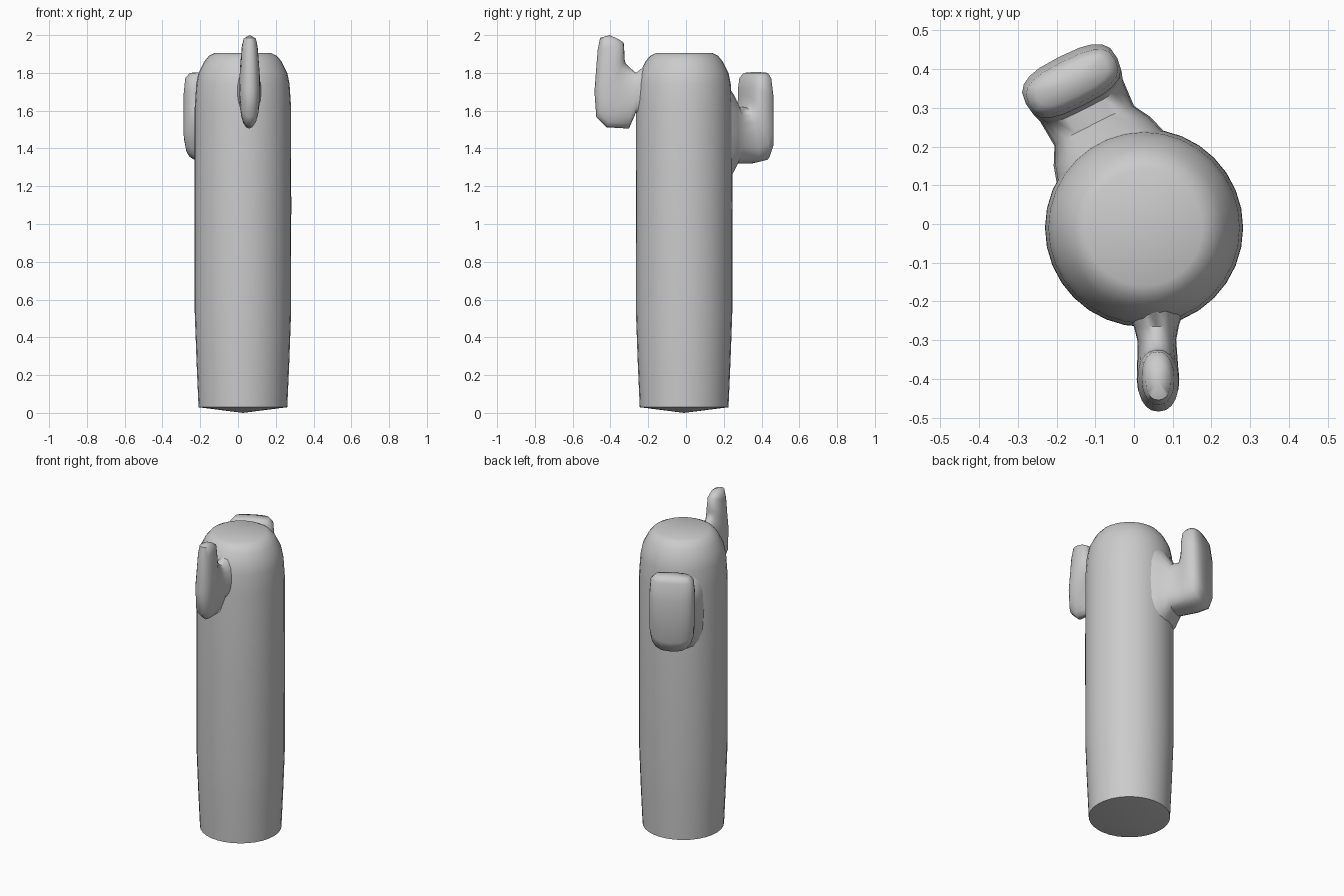
import bpy, bmesh
from math import sin, cos, pi, copysign
from mathutils import Vector

if "Cube" in bpy.data.objects:
    bpy.data.objects.remove(bpy.data.objects["Cube"])


def skin(name, rings, start, end, angle):
    """Bridge a list of equal-sized rings and close both ends with a fan."""
    bm = bmesh.new()
    loops = [[bm.verts.new(p) for p in ring] for ring in rings]
    n = len(loops[0])
    for a, b in zip(loops, loops[1:]):
        for i in range(n):
            j = (i + 1) % n
            bm.faces.new((a[i], a[j], b[j], b[i]))
    for tip, loop in ((start, loops[0]), (end, loops[-1])):
        c = bm.verts.new(tip)
        for i in range(n):
            bm.faces.new((loop[i], loop[(i + 1) % n], c))
    bmesh.ops.recalc_face_normals(bm, faces=bm.faces)
    me = bpy.data.meshes.new(name)
    bm.to_mesh(me)
    bm.free()
    ob = bpy.data.objects.new(name, me)
    bpy.context.collection.objects.link(ob)
    bpy.ops.object.select_all(action='DESELECT')
    ob.select_set(True)
    bpy.context.view_layer.objects.active = ob
    bpy.ops.object.shade_smooth_by_angle(angle=angle)
    return ob


def arm(name, origin, direction, sections, tip, power, n=20):
    """Bent arm: each section is (inner d, inner z, outer d, outer z, half width)."""
    o = Vector((*origin, 0))
    out = Vector((*direction, 0)).normalized()
    side = Vector((out.y, -out.x, 0))
    up = Vector((0, 0, 1))
    rings = []
    for d0, z0, d1, z1, w in sections:
        p, q = o + out * d0 + up * z0, o + out * d1 + up * z1
        mid, half = (p + q) / 2, (q - p) / 2
        ring = []
        for i in range(n):
            c, s = cos(2 * pi * i / n), sin(2 * pi * i / n)
            c, s = (copysign(abs(v) ** power, v) for v in (c, s))
            ring.append(mid + half * c + side * (w * s))
        rings.append(ring)
    d0, z0, d1, z1, w = sections[0]
    start = o + out * d0 + up * ((z0 + z1) / 2)
    return skin(name, rings, start, o + out * tip[0] + up * tip[1], 1.0)


# Trunk: lathe profile (radius, height)
cx, cy = 0.026, -0.01
profile = [(0.235, 0.03), (0.246, 0.28), (0.255, 0.53), (0.256, 1.1), (0.255, 1.62),
           (0.247, 1.74), (0.235, 1.80), (0.205, 1.86), (0.18, 1.89), (0.15, 1.905)]
rings = [[(cx + r * cos(2 * pi * i / 32), cy + r * sin(2 * pi * i / 32), z)
          for i in range(32)] for r, z in profile]
skin("trunk", rings, (cx, cy, 0.0), (cx, cy, 1.906), 0.7)

# Slim arm on the front
arm("front_arm", (0.05, 0), (0.03, -1), [
    (0.20, 1.85, 0.20, 1.54, 0.08),
    (0.265, 1.80, 0.265, 1.59, 0.058),
    (0.30, 1.83, 0.302, 1.505, 0.050),
    (0.32, 1.85, 0.42, 1.512, 0.053),
    (0.325, 1.87, 0.475, 1.565, 0.055),
    (0.325, 1.89, 0.485, 1.70, 0.053),
    (0.33, 1.96, 0.468, 1.92, 0.042),
    (0.36, 1.98, 0.455, 1.985, 0.032)], (0.405, 2.0), 0.9)

# Broad arm on the back left
arm("back_arm", (0.03, -0.01), (-0.45, 0.893), [
    (0.20, 1.78, 0.20, 1.20, 0.155),
    (0.25, 1.71, 0.25, 1.25, 0.14),
    (0.30, 1.62, 0.29, 1.32, 0.115),
    (0.345, 1.62, 0.40, 1.32, 0.12),
    (0.352, 1.65, 0.47, 1.335, 0.13),
    (0.355, 1.68, 0.495, 1.40, 0.132),
    (0.355, 1.72, 0.495, 1.66, 0.132),
    (0.365, 1.775, 0.48, 1.77, 0.125),
    (0.385, 1.80, 0.465, 1.80, 0.10)], (0.425, 1.806), 0.7)
